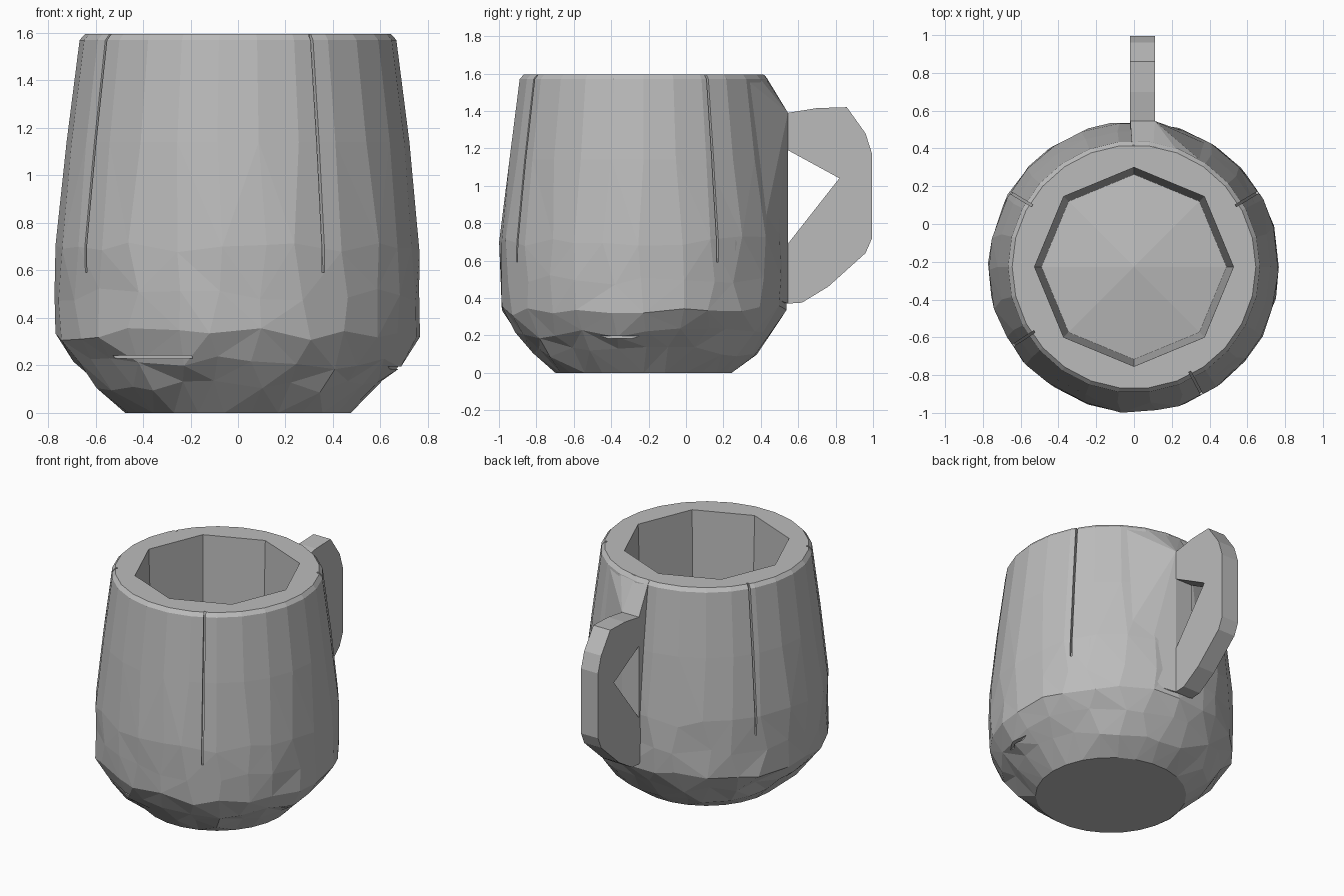
import bpy, bmesh, math, random
from mathutils import Matrix, Vector

random.seed(4)
if "Cube" in bpy.data.objects:
    bpy.data.objects.remove(bpy.data.objects["Cube"], do_unlink=True)

clay = bpy.data.materials.new("grey clay")
clay.use_nodes = True
clay.diffuse_color = (0.5, 0.5, 0.5, 1)
clay.node_tree.nodes["Principled BSDF"].inputs["Base Color"].default_value = (0.5, 0.5, 0.5, 1)

AXIS_Y = -0.227          # the bowl's centre line
SIDES = 26
PROFILE = [(0.475, 0), (0.61, 0.11), (0.7, 0.21), (0.773, 0.33), (0.775, 0.5),
           (0.775, 0.7), (0.722, 1.14), (0.667, 1.57), (0.645, 1.595)]


def finish(name, bm):
    bmesh.ops.recalc_face_normals(bm, faces=bm.faces[:])
    mesh = bpy.data.meshes.new(name)
    bm.to_mesh(mesh)
    bm.free()
    obj = bpy.data.objects.new(name, mesh)
    bpy.context.collection.objects.link(obj)
    mesh.materials.append(clay)
    return obj


def polar(r, a, z):
    return Vector((r * math.cos(a), AXIS_Y + r * math.sin(a), z))


def loft(bm, rings):
    """Skin closed rings and cap both ends."""
    loops = [[bm.verts.new(p) for p in ring] for ring in rings]
    n = len(loops[0])
    for low, high in zip(loops, loops[1:]):
        for i in range(n):
            j = (i + 1) % n
            bm.faces.new((low[i], low[j], high[j], high[i]))
    bm.faces.new(loops[0][::-1])
    bm.faces.new(loops[-1])
    return loops


# Body: faceted turned solid, roughly hewn around the lower bowl
bm = bmesh.new()
rings = []
for k, (r, z) in enumerate(PROFILE):
    rough = 1 if 0 < k < 6 else 0
    ring = []
    for i in range(SIDES):
        a = math.tau * (i + rough * random.uniform(-0.22, 0.22)) / SIDES
        dz = rough * random.uniform(-0.03, 0.03)
        ring.append(polar(r - rough * random.uniform(0, 0.012), a, z + dz))
    rings.append(ring)
loft(bm, rings)
bmesh.ops.triangulate(bm, faces=[f for f in bm.faces if len(f.verts) == 4])
body = finish("mug_body", bm)

# Back gusset: wedge between the rim and the root of the handle
bm = bmesh.new()
for x in (-0.02, 0.11):
    for z in (0.37, 1.39):
        bm.verts.new((x, 0.545, z))
for deg in (40, 55, 70, 81, 91):
    for r, z in ((0.765, 0.43), (0.765, 0.7), (0.66, 1.575), (0.645, 1.593)):
        bm.verts.new(polar(r, math.radians(deg), z))
hull = bmesh.ops.convex_hull(bm, input=bm.verts[:])
bmesh.ops.delete(bm, geom=list({v for v in hull["geom_interior"] + hull["geom_unused"]
                                if isinstance(v, bmesh.types.BMVert)}), context='VERTS')
finish("handle_gusset", bm)

# Handle: flat bent strap with a triangular finger hole
outline = [(0.5, 0.4), (0.545, 0.37), (0.62, 0.375), (0.76, 0.46), (0.96, 0.64), (0.995, 0.72),
           (0.995, 1.17), (0.96, 1.28), (0.86, 1.42), (0.7, 1.415), (0.545, 1.39),
           (0.5, 1.36), (0.5, 1.21), (0.545, 1.19), (0.82, 1.04), (0.545, 0.69), (0.5, 0.64)]
bm = bmesh.new()
loft(bm, [[(x, y, z) for y, z in outline] for x in (-0.02, 0.11)])
finish("handle", bm)


def cut(tool):
    tool.hide_render = True
    tool.hide_viewport = True
    mod = body.modifiers.new(tool.name, 'BOOLEAN')
    mod.operation = 'DIFFERENCE'
    mod.solver = 'EXACT'
    mod.object = tool


# Cavity: eight-sided well over a slightly domed floor
bm = bmesh.new()
octagon = [math.radians(90 + 45 * i) for i in range(8)]
loops = loft(bm, [[polar(r, a, z) for a in octagon] for r, z in ((0.49, 0.4), (0.53, 1.7))])
floor = next(f for f in bm.faces if set(f.verts) == set(loops[0]))
dome = bmesh.ops.poke(bm, faces=[floor])
dome["verts"][0].co.z = 0.47
cut(finish("cavity_cutter", bm))

# Seams: thin cracks down the wall and around the bowl
bm = bmesh.new()


def slot(a, z, size, lean=0.0):
    a = math.radians(a)
    r = 0.775 if z < 0.8 else 0.72
    place = (Matrix.Translation(polar(r, a, z)) @ Matrix.Rotation(a, 4, 'Z')
             @ Matrix.Rotation(lean, 4, 'Y') @ Matrix.Diagonal((*size, 1)))
    bmesh.ops.create_cube(bm, size=1, matrix=place)


TILT = -math.atan2(0.108, 0.87)
for a in (-62, 31, 149, 213):
    slot(a, 1.14, (0.07, 0.012, 1.1), TILT)
for a, z in ((238, 0.235), (-12, 0.19)):
    slot(a, z, (0.22, 0.4, 0.012))
cut(finish("seam_cutter", bm))
